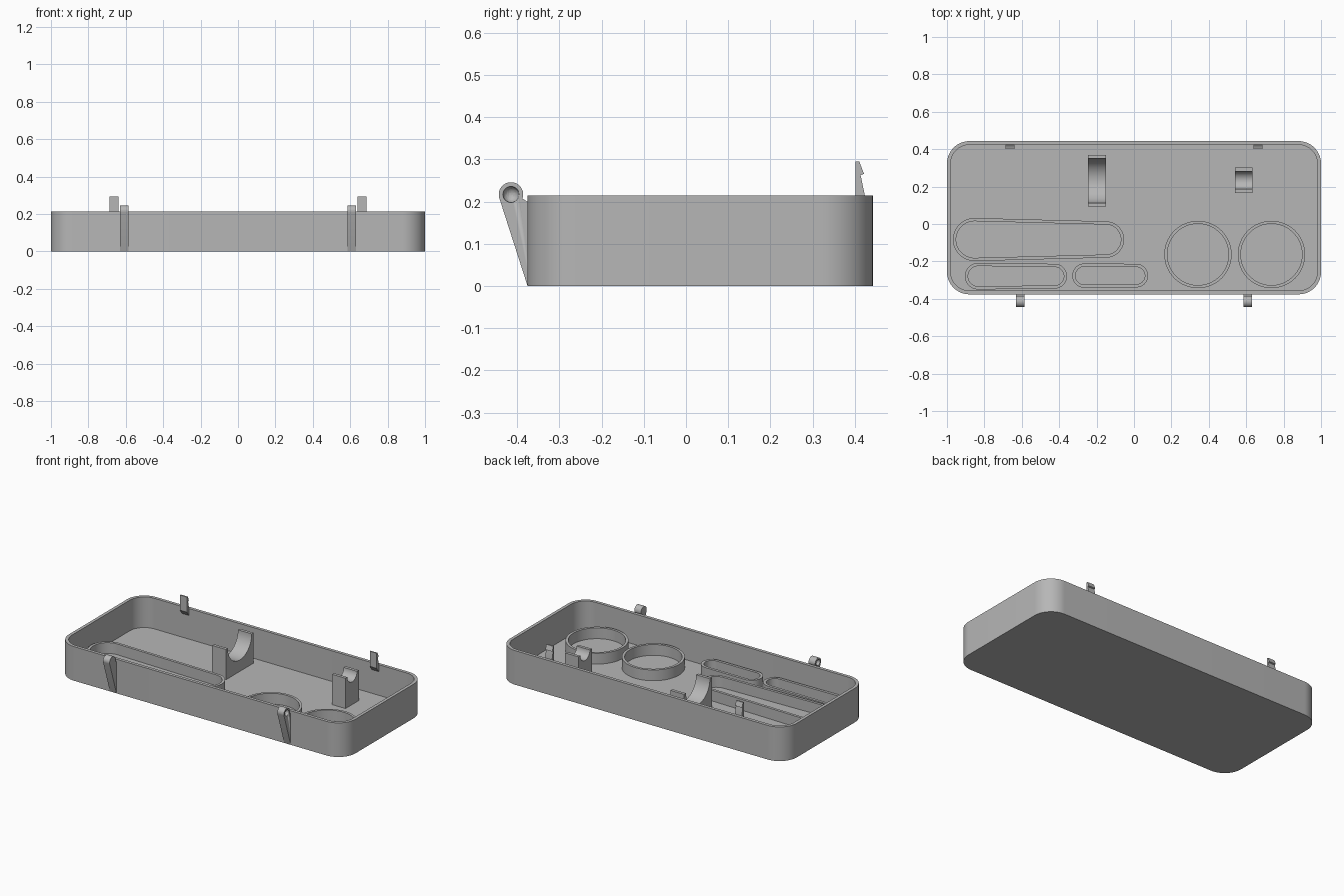
import bpy, bmesh
from math import sin, cos, radians

cube = bpy.data.objects.get("Cube")
if cube:
    bpy.data.objects.remove(cube, do_unlink=True)

HEIGHT, FLOOR, WALL = 0.215, 0.022, 0.02
FRONT, BACK = -0.376, 0.443

grey = bpy.data.materials.new("plain grey")
grey.use_nodes = True
grey.diffuse_color = (0.47, 0.47, 0.47, 1)
grey.node_tree.nodes["Principled BSDF"].inputs["Base Color"].default_value = grey.diffuse_color


def arc(cx, cy, r, start, end, steps=16):
    angles = [radians(start + (end - start) * i / steps) for i in range(steps + 1)]
    return [(cx + r * cos(a), cy + r * sin(a)) for a in angles]


def loft(name, loops, capped=True):
    """Bridge matching 3D loops in order, optionally closing both ends."""
    bm = bmesh.new()
    rings = [[bm.verts.new(p) for p in loop] for loop in loops]
    for a, b in zip(rings, rings[1:]):
        for i in range(len(a)):
            j = (i + 1) % len(a)
            bm.faces.new((a[i], a[j], b[j], b[i]))
    if capped:
        bm.faces.new(rings[0][::-1])
        bm.faces.new(rings[-1])
    bmesh.ops.recalc_face_normals(bm, faces=bm.faces)
    mesh = bpy.data.meshes.new(name)
    bm.to_mesh(mesh)
    bm.free()
    obj = bpy.data.objects.new(name, mesh)
    bpy.context.collection.objects.link(obj)
    mesh.materials.append(grey)
    activate(obj)
    bpy.ops.object.shade_smooth_by_angle(angle=radians(30))
    return obj


def activate(obj):
    bpy.ops.object.select_all(action="DESELECT")
    obj.select_set(True)
    bpy.context.view_layer.objects.active = obj


def at_height(outline, z):
    return [(x, y, z) for x, y in outline]


def side_prism(name, profile, x0, x1):
    """Extrude a (y, z) profile along x."""
    return loft(name, [[(x, y, z) for y, z in profile] for x in (x0, x1)])


def mirror_x(obj):
    obj.modifiers.new("mirror", "MIRROR").use_clip = False


# Open tray with rounded corners
def tray_outline(inset):
    c, r = 0.12, 0.12 - inset
    x, y0, y1 = 1 - c, FRONT + c, BACK - c
    return (arc(x, y1, r, 0, 90) + arc(-x, y1, r, 90, 180)
            + arc(-x, y0, r, 180, 270) + arc(x, y0, r, 270, 360))


outer, inner = tray_outline(0), tray_outline(WALL)
loft("tray", [at_height(outer, 0), at_height(outer, HEIGHT),
              at_height(inner, HEIGHT), at_height(inner, FLOOR)])


# Low holder walls: an outline around two round ends
def holder(name, left, right, y, r_left, r_right, rim=0.017, top=0.09):
    def outline(inset):
        return (arc(right - r_right, y, r_right - inset, -90, 90, 32)
                + arc(left + r_left, y, r_left - inset, 90, 270, 32))
    out, inn = outline(0), outline(rim)
    loft(name, [at_height(out, FLOOR), at_height(out, top),
                at_height(inn, top), at_height(inn, FLOOR)], capped=False)


holder("large_slot_wall", -0.968, -0.053, -0.083, 0.115, 0.097)
holder("medium_slot_wall", -0.904, -0.358, -0.279, 0.071, 0.066)
holder("small_slot_wall", -0.33, 0.075, -0.276, 0.065, 0.063)


# Round holders
def ring(name, cx, cy, r):
    out, inn = (arc(cx, cy, q, 0, 354.375, 63) for q in (r, r - 0.016))
    loft(name, [at_height(out, FLOOR), at_height(out, 0.09),
                at_height(inn, 0.09), at_height(inn, FLOOR)], capped=False)


ring("inner_round_holder", 0.342, -0.163, 0.18)
ring("outer_round_holder", 0.735, -0.163, 0.18)


# Cradles: blocks with a half-round trough
def cradle(name, x0, x1, y, half, r):
    profile = [(y + half, FLOOR), (y + half, HEIGHT - 0.002)]
    profile += arc(y, HEIGHT - 0.002, r, 0, -180, 32)
    profile += [(y - half, HEIGHT - 0.002), (y - half, FLOOR)]
    side_prism(name, profile, x0, x1)


cradle("large_cradle", -0.246, -0.15, 0.232, 0.138, 0.119)
cradle("small_cradle", 0.54, 0.633, 0.234, 0.067, 0.048)

# Hinge arms with a round dimple on the outer side
hinge_y, hinge_z = -0.415, 0.217
hinge = side_prism("hinge_arms",
                   arc(hinge_y, hinge_z, 0.029, -20, 195, 24)
                   + [(FRONT, 0.001), (FRONT + 0.008, 0.001), (FRONT + 0.008, 0.195)],
                   0.585, 0.631)
bpy.ops.mesh.primitive_uv_sphere_add(segments=24, ring_count=12, radius=0.019,
                                     location=(0.631, hinge_y, hinge_z))
cutter = bpy.context.object
cutter.name = "dimple_cutter"
cutter.hide_render = True
cutter.data.materials.append(grey)
bpy.ops.object.shade_smooth()
cut = hinge.modifiers.new("dimple", "BOOLEAN")
cut.object, cut.operation, cut.solver = cutter, "DIFFERENCE", "EXACT"
activate(hinge)
bpy.ops.object.modifier_apply(modifier=cut.name)
bpy.data.objects.remove(cutter, do_unlink=True)
mirror_x(hinge)

# Snap latches rising from the back wall
latch = side_prism("snap_latches",
                   [(0.424, 0.17), (0.424, 0.215), (0.414, 0.263), (0.422, 0.266),
                    (0.411, 0.295), (0.402, 0.295), (0.402, 0.2)],
                   0.638, 0.686)
mirror_x(latch)
